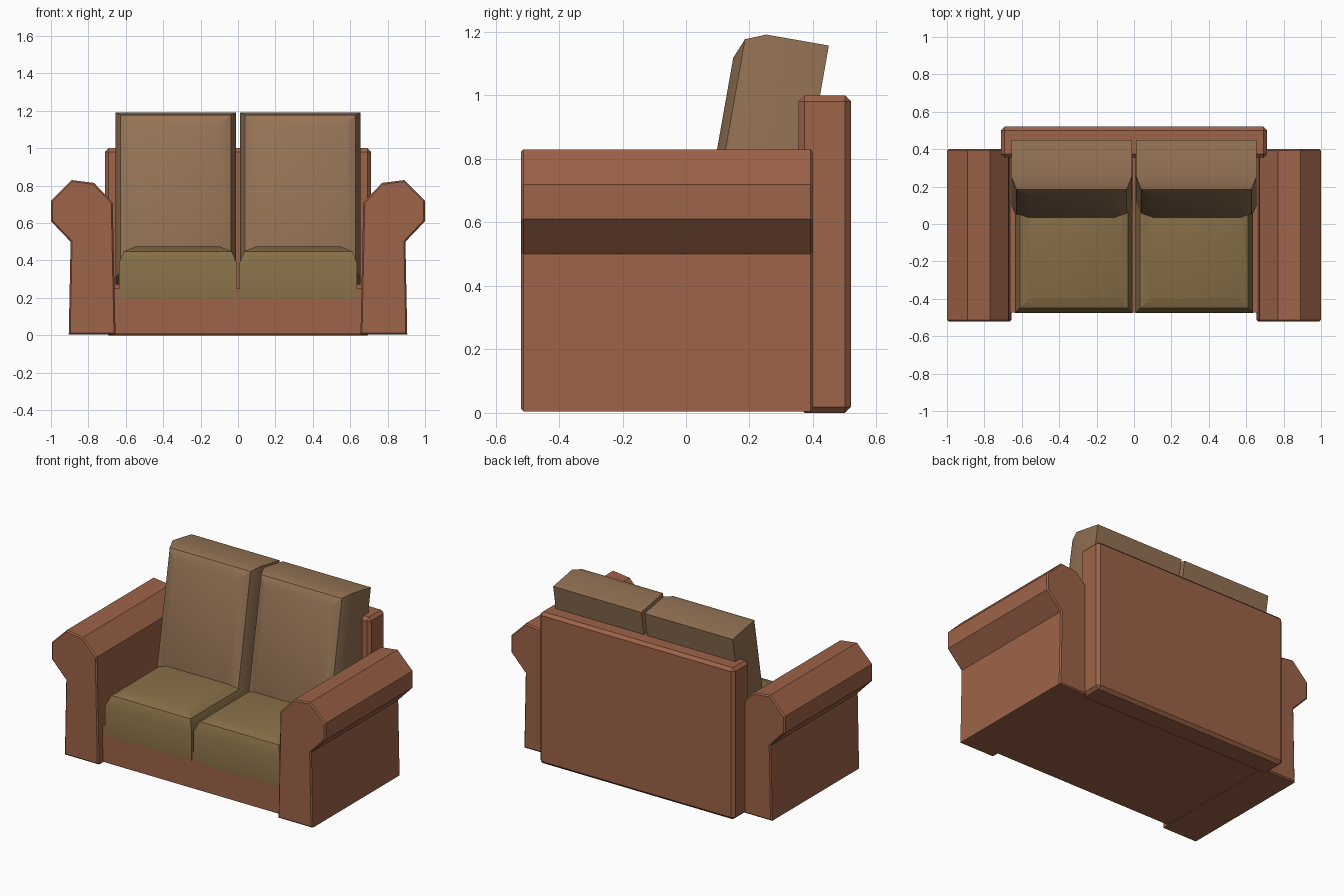
import bpy, bmesh, math
from mathutils import Matrix

if "Cube" in bpy.data.objects:
    bpy.data.objects.remove(bpy.data.objects["Cube"])


def material(name, color):
    m = bpy.data.materials.new(name)
    m.diffuse_color = (*color, 1)
    m.use_nodes = True
    m.node_tree.nodes["Principled BSDF"].inputs["Base Color"].default_value = m.diffuse_color
    return m


FRAME = material("frame_leather", (0.34, 0.125, 0.065))
SEAT = material("seat_fabric", (0.245, 0.16, 0.063))
BACK = material("back_fabric", (0.295, 0.17, 0.09))


def finish(name, bm, mat):
    bmesh.ops.recalc_face_normals(bm, faces=bm.faces)
    mesh = bpy.data.meshes.new(name)
    bm.to_mesh(mesh)
    bm.free()
    mesh.materials.append(mat)
    ob = bpy.data.objects.new(name, mesh)
    bpy.context.collection.objects.link(ob)
    return ob


def box(lo, hi):
    bm = bmesh.new()
    bmesh.ops.create_cube(bm, size=1)
    for v in bm.verts:
        v.co = [(l + h) / 2 + c * (h - l) for l, h, c in zip(lo, hi, v.co)]
    return bm


def bevel(bm, edges, width, segments=1):
    bmesh.ops.bevel(bm, geom=edges, offset=width, segments=segments,
                    profile=0.5, affect='EDGES', clamp_overlap=True)


def cushion(name, lo, hi, mat):
    # box whose top rim is rounded in two steps
    bm = box(lo, hi)
    rim = [e for e in bm.edges if all(abs(v.co.z - hi[2]) < 1e-5 for v in e.verts)]
    bevel(bm, rim, 0.09, 2)
    ob = finish(name, bm, mat)
    bpy.context.view_layer.objects.active = ob
    ob.select_set(True)
    bpy.ops.object.shade_smooth_by_angle(angle=math.radians(30))
    ob.select_set(False)
    return ob


# Rolled arms: profile extruded front to back, thin bevel around both ends
ARM = [(0.905, 0.005), (0.895, 0.50), (1.0, 0.61), (1.0, 0.72),
       (0.89, 0.83), (0.77, 0.815), (0.67, 0.71), (0.655, 0.005)]
for side, label in ((-1, "left"), (1, "right")):
    bm = bmesh.new()
    face = bm.faces.new([bm.verts.new((side * x, -0.52, z)) for x, z in ARM])
    new = bmesh.ops.extrude_face_region(bm, geom=[face])["geom"]
    for v in new:
        if isinstance(v, bmesh.types.BMVert):
            v.co.y = 0.40
    if not face.is_valid or len(bm.faces) < 10:
        bmesh.ops.holes_fill(bm, edges=bm.edges, sides=0)
    ends = [e for e in bm.edges if abs(e.verts[0].co.y - e.verts[1].co.y) < 1e-5]
    bevel(bm, ends, 0.008)
    finish(label + "_arm", bm, FRAME)

# Back panel
bm = box((-0.712, 0.355, 0), (0.712, 0.52, 1.0))
bevel(bm, bm.edges[:], 0.019)
finish("back_panel", bm, FRAME)

# Base under the seat
finish("base", box((-0.67, -0.472, 0.008), (0.67, 0.40, 0.25)), FRAME)

# Seat and back cushions
for side, label in ((-1, "left"), (1, "right")):
    x0, x1 = sorted((side * 0.007, side * 0.637))
    cushion(label + "_seat_cushion", (x0, -0.475, 0.19), (x1, 0.40, 0.475), SEAT)
    # modelled lying down, then stood up and leaned back ten degrees
    x0, x1 = sorted((side * 0.012, side * 0.655))
    ob = cushion(label + "_back_cushion", (x0, -0.90, 0), (x1, 0, 0.29), BACK)
    ob.matrix_world = Matrix.Translation((0, 0.45, 1.157)) @ Matrix.Rotation(math.radians(80), 4, 'X')
